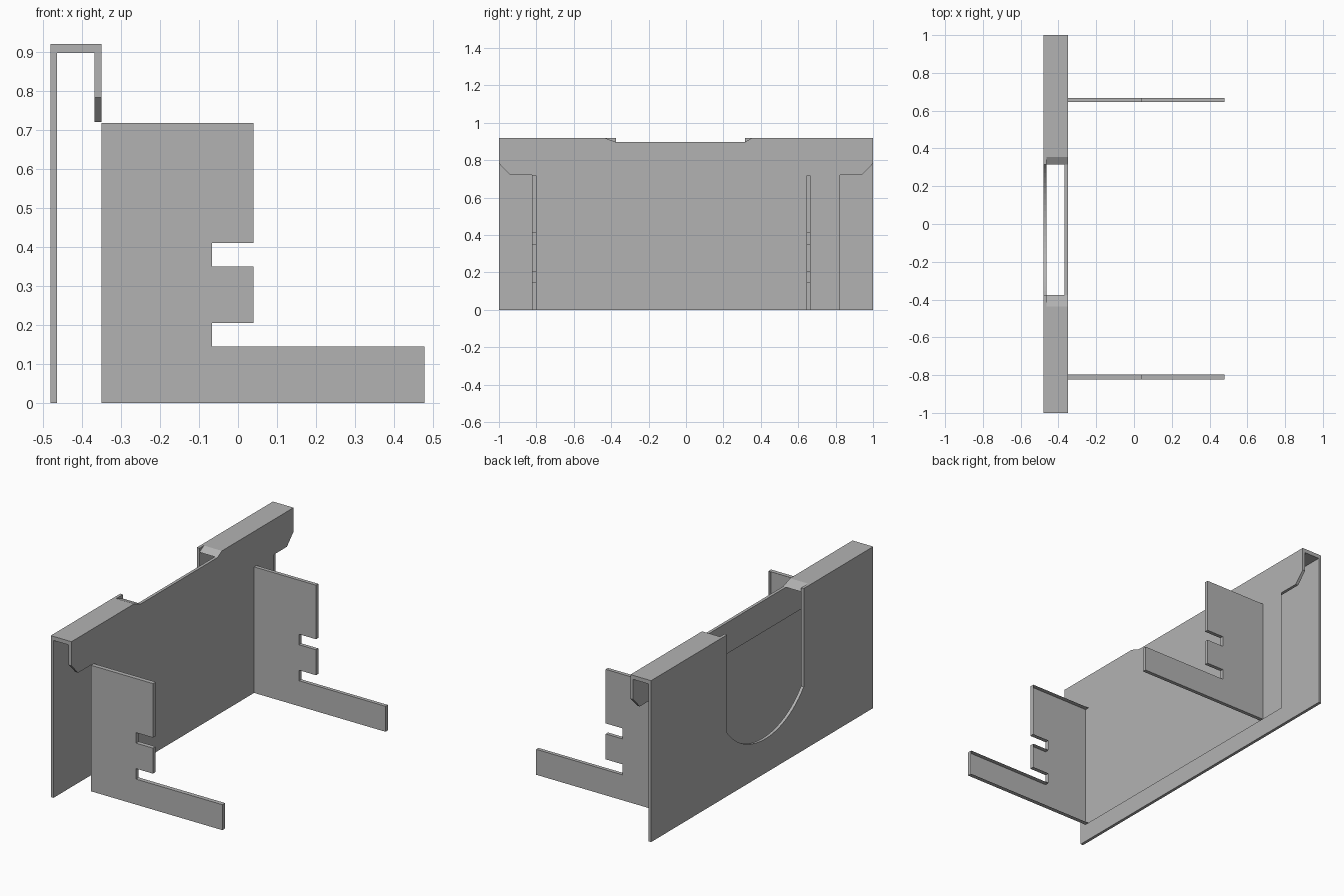
import bpy, bmesh, math

cube = bpy.data.objects.get("Cube")
if cube:
    bpy.data.objects.remove(cube, do_unlink=True)

grey = bpy.data.materials.new("plain grey")
grey.use_nodes = True
grey.diffuse_color = (0.45, 0.45, 0.45, 1)
grey.node_tree.nodes["Principled BSDF"].inputs["Base Color"].default_value = grey.diffuse_color


def panel(name, outline, axis, low, high=None, open_side=False):
    """Flat outline across the given axis, extruded from low to high."""
    def place(p, d):
        return (d, p[0], p[1]) if axis == "x" else (p[0], d, p[1])
    bm = bmesh.new()
    face = bm.faces.new([bm.verts.new(place(p, low)) for p in outline])
    if high is not None:
        move = place((0, 0), high - low)
        result = bmesh.ops.extrude_face_region(bm, geom=[face], use_keep_orig=True)
        verts = [g for g in result["geom"] if isinstance(g, bmesh.types.BMVert)]
        bmesh.ops.translate(bm, verts=verts, vec=move)
        if open_side:
            far = [g for g in result["geom"] if isinstance(g, bmesh.types.BMFace)]
            bmesh.ops.delete(bm, geom=far, context="FACES_ONLY")
        bmesh.ops.recalc_face_normals(bm, faces=bm.faces)
    elif face.normal.x < 0:
        face.normal_flip()
    mesh = bpy.data.meshes.new(name)
    bm.to_mesh(mesh)
    bm.free()
    mesh.materials.append(grey)
    obj = bpy.data.objects.new(name, mesh)
    bpy.context.collection.objects.link(obj)
    return obj


TOP, UNDER, LIP = 0.92, 0.897, 0.72
BACK, BACK_IN, FRONT_IN, FRONT = -0.48, -0.463, -0.367, -0.35
CUT_A, CUT_B = -0.375, 0.315          # ends of the central opening
SLOPE_A, SLOPE_B = -0.437, 0.355      # start of the sloped ends
SIDE = 0.823

# Back plate with a round-bottomed opening
mid, half, radius, low = (CUT_A + CUT_B) / 2, (CUT_B - CUT_A) / 2, 0.443, 0.195
sweep = math.asin(half / radius)
arc = []
for i in range(25):
    a = sweep * (1 - i / 12)
    arc.append((mid + radius * math.sin(a), low + radius * (1 - math.cos(a))))
panel("back_plate", [(-1, 0), (1, 0), (1, TOP), (CUT_B, TOP)] + arc
      + [(CUT_A, TOP), (-1, TOP)], "x", BACK, BACK_IN)

# Top rails either side of the opening
for name, end, start, cut in (("rail_front", -1, SLOPE_A, CUT_A),
                              ("rail_rear", 1, SLOPE_B, CUT_B)):
    panel(name, [(end, UNDER), (end, TOP), (start, TOP), (cut, UNDER)],
          "x", BACK_IN, FRONT_IN)

# Folded lip with clipped lower corners
panel("front_lip", [(-0.94, LIP), (0.94, LIP), (1, 0.783), (1, TOP), (SLOPE_B, TOP),
                    (CUT_B, UNDER), (CUT_A, UNDER), (SLOPE_A, TOP), (-1, TOP),
                    (-1, 0.783)], "x", FRONT_IN, FRONT)

# Thin front sheet below the lip
panel("front_sheet", [(-SIDE, 0), (SIDE, 0), (SIDE, LIP), (-SIDE, LIP)], "x", FRONT)

# Slotted bracket arms
slot, edge, foot = -0.067, 0.04, 0.478
arm = [(FRONT, 0), (foot, 0), (foot, 0.145), (slot, 0.145), (slot, 0.205),
       (edge, 0.205), (edge, 0.35), (slot, 0.35), (slot, 0.41), (edge, 0.41),
       (edge, 0.718), (FRONT, 0.718)]
panel("bracket_arm_front", arm, "y", -SIDE, -0.798, open_side=True)
panel("bracket_arm_rear", arm, "y", 0.645, 0.666)
